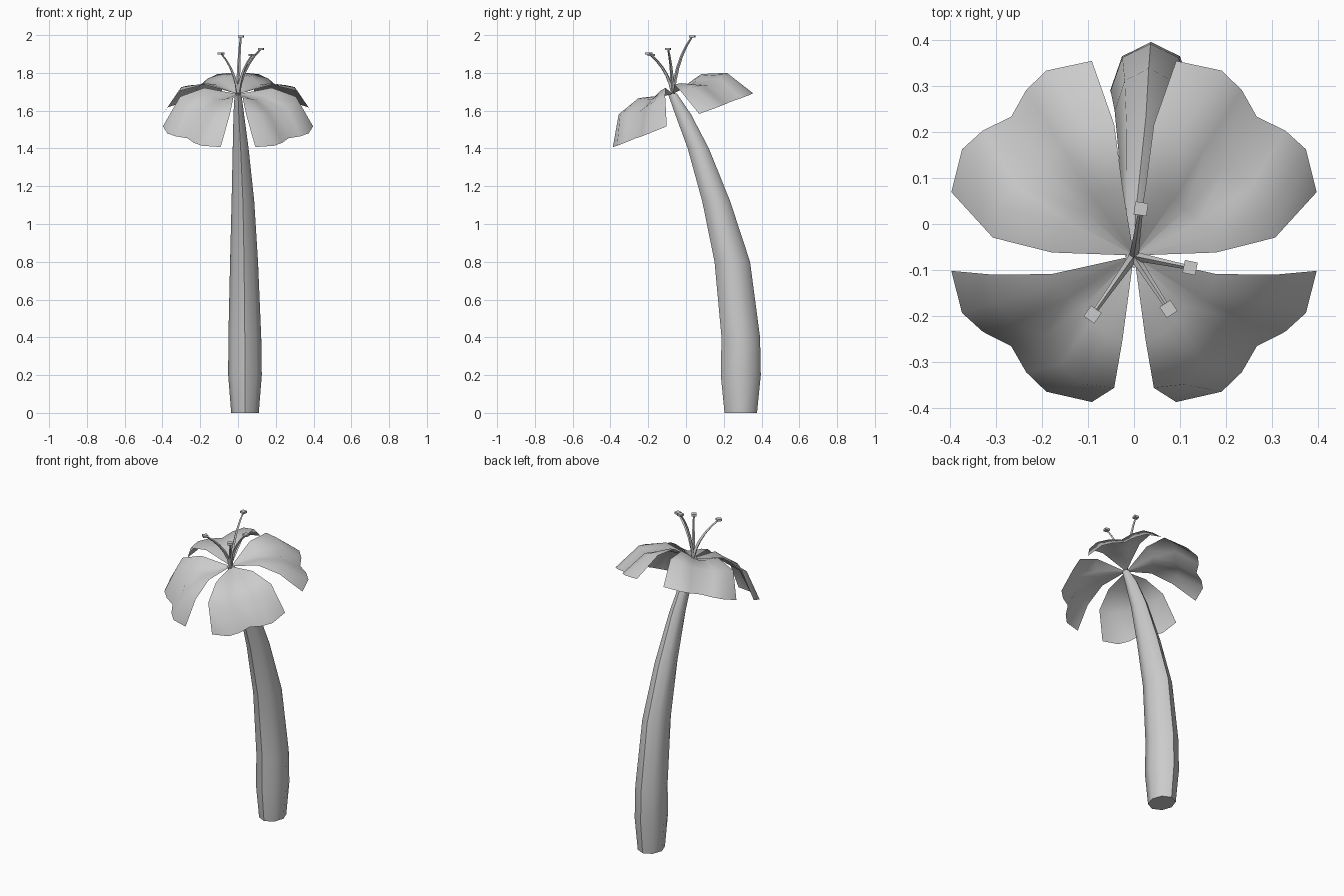
import bpy, math
from mathutils import Vector, Matrix

if "Cube" in bpy.data.objects:
    bpy.data.objects.remove(bpy.data.objects["Cube"])

def make(name, verts, faces, angle=50):
    me = bpy.data.meshes.new(name)
    me.from_pydata([tuple(v) for v in verts], [], faces)
    me.update()
    ob = bpy.data.objects.new(name, me)
    bpy.context.collection.objects.link(ob)
    bpy.ops.object.select_all(action='DESELECT')
    bpy.context.view_layer.objects.active = ob
    ob.select_set(True)
    bpy.ops.object.shade_smooth_by_angle(angle=math.radians(angle))
    return ob

def tube(rings):
    """Faces and verts joining rings of equal length, capped at both ends."""
    n = len(rings[0])
    verts = [v for r in rings for v in r]
    faces = [(i*n + j, i*n + (j+1) % n, (i+1)*n + (j+1) % n, (i+1)*n + j)
             for i in range(len(rings)-1) for j in range(n)]
    faces += [tuple(reversed(range(n))), tuple(range(len(verts)-n, len(verts)))]
    return verts, faces

# Stem: eight-sided leaning tube (z, centre x, centre y, radius x, radius y)
stem = [(0, .037, .29, .073, .086), (.2, .037, .29, .089, .106), (.4, .036, .29, .087, .102),
        (.8, .032, .245, .074, .094), (1.12, .026, .16, .06, .074),
        (1.4, .014, .065, .042, .056), (1.58, .004, -.015, .028, .042), (1.69, 0, -.072, .018, .024)]
rings = [[(cx + rx*math.cos(a), cy + ry*math.sin(a), z)
          for a in (math.tau*k/8 for k in range(8))] for z, cx, cy, rx, ry in stem]
make("stem", *tube(rings))

# Petals: four notched sheets around a forward-tilted axis
CENTRE = Vector((0, -.07, 1.69))
tilt = Matrix.Rotation(math.radians(21), 4, 'X')
rim_half = [(13, .408, -.15), (27, .42, -.152), (35.5, .404, -.152), (45, .378, -.15)]
shoulder_half = [(8, .31, 0), (20, .32, -.005), (32, .305, -.015), (45, .28, -.025)]
middle_half = [(8, .18, .043), (20, .178, .036), (32, .17, .02), (45, .16, .012)]
base_half = [(10, .012, 0), (22, .012, 0), (34, .012, 0), (45, .012, 0)]

def full_row(half):
    return half + [(90 - a, r, h) for a, r, h in reversed(half[:-1])]

rows = [full_row(h) for h in (base_half, middle_half, shoulder_half, rim_half)]
for name, turn in (("petal_back_right", 0), ("petal_back_left", 90),
                   ("petal_front_left", 180), ("petal_front_right", 270)):
    verts = []
    for row in rows:
        for a, r, h in row:
            t = math.radians(a + turn)
            verts.append(CENTRE + tilt @ Vector((r*math.cos(t), r*math.sin(t), h)))
    faces = [(i*7 + j, (i+1)*7 + j, (i+1)*7 + j + 1, i*7 + j + 1)
             for i in range(3) for j in range(6)]
    make(name, verts, faces, 60)

# Stamens: thin curved filaments with small flat tips
tips = [(.015, .033, 1.993), (.122, -.095, 1.927), (.075, -.185, 1.895), (-.09, -.197, 1.903)]
for k, tip in enumerate(tips):
    end = Vector(tip)
    start = CENTRE.copy()
    bend = start.lerp(end, .2)
    bend.z = start.z + (end.z - start.z)*.62
    rings = []
    for i in range(6):
        t = i/5
        p = start*(1-t)**2 + bend*2*t*(1-t) + end*t*t
        d = ((bend - start)*(1-t) + (end - bend)*t).normalized()
        side = d.cross(Vector((0, 0, 1))).normalized()
        up = side.cross(d)
        r = .011 - .006*t
        rings.append([p + side*r*math.cos(a) + up*r*math.sin(a)
                      for a in (math.tau*j/4 for j in range(4))])
    make(f"filament_{k+1}", *tube(rings))
    heading = math.atan2(end.y - start.y, end.x - start.x)
    box = []
    for h in (-.006, .006):
        box.append([end + Vector((.02*math.cos(a), .02*math.sin(a), h))
                    for a in (heading + math.pi/4 + math.pi/2*j for j in range(4))])
    make(f"stamen_tip_{k+1}", *tube(box), 30)
